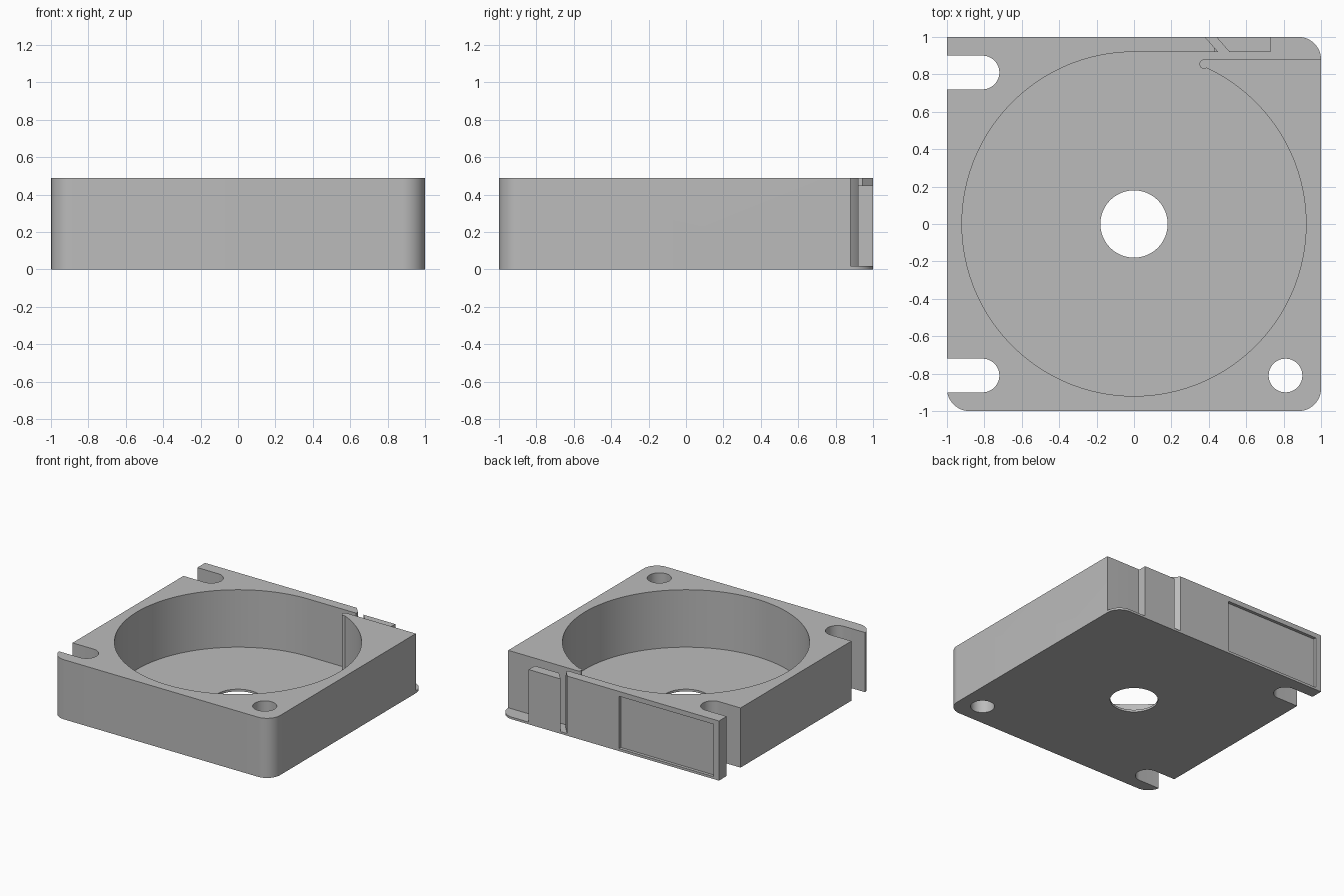
import bpy
import math

if "Cube" in bpy.data.objects:
    bpy.data.objects.remove(bpy.data.objects["Cube"], do_unlink=True)

HEIGHT, FLOOR, LIP = 0.49, 0.018, 0.45


def arc(cx, cy, r, start, end, steps):
    """Points along an arc, angles in degrees."""
    angles = [math.radians(start + (end - start) * i / steps) for i in range(steps + 1)]
    return [(cx + r * math.cos(a), cy + r * math.sin(a)) for a in angles]


def prism(name, outline, z0, z1):
    """Extrude a flat outline between two heights."""
    n = len(outline)
    verts = [(x, y, z) for z in (z0, z1) for x, y in outline]
    area = sum(outline[i - 1][0] * outline[i][1] - outline[i][0] * outline[i - 1][1] for i in range(n))
    faces = [list(range(n))[::-1], list(range(n, 2 * n))]
    faces += [[i, (i + 1) % n, n + (i + 1) % n, n + i] for i in range(n)]
    if area < 0:
        faces = [f[::-1] for f in faces]
    mesh = bpy.data.meshes.new(name)
    mesh.from_pydata(verts, [], faces)
    obj = bpy.data.objects.new(name, mesh)
    bpy.context.collection.objects.link(obj)
    return obj


def box(name, x0, x1, y0, y1, z0, z1):
    return prism(name, [(x0, y0), (x1, y0), (x1, y1), (x0, y1)], z0, z1)


# Housing block: three rounded corners, one square corner
R = 0.12
C = 1 - R
outline = (arc(-C, -C, R, 180, 270, 16) + arc(C, -C, R, 270, 360, 16)
           + arc(C, C, R, 0, 90, 16) + [(-1, 1)])
housing = prism("housing", outline, 0, HEIGHT)

# Round chamber that leads past a blunt nose into the exit channel and slit
chamber = (arc(0, 0, 0.92, 90, 425, 134)
           + arc(0.375, 0.855, 0.025, 270, 90, 12)
           + [(1.1, 0.88), (1.1, 1.1), (0.73, 1.1), (0.73, 0.92), (0.51, 0.92),
              (0.3525, 1.1), (0.2925, 1.1), (0.45, 0.92)])
cutters = [prism("chamber_cutter", chamber, FLOOR, 0.6)]

# Lowered top of the small tab, and shallow panel on the back wall
cutters.append(box("tab_cutter", 0.43, 0.8, 0.9, 1.1, LIP, 0.6))
cutters.append(box("panel_cutter", -0.95, -0.09, 0.975, 1.1, 0.02, LIP))

# Centre hole, screw hole and two open screw slots
cutters.append(prism("centre_cutter", arc(0, 0, 0.18, 0, 354, 59), -0.1, 0.2))
cutters.append(prism("screw_cutter", arc(0.81, -0.81, 0.09, 0, 352.5, 47), -0.1, 0.6))
for side in (-1, 1):
    slot = arc(-0.81, 0.81 * side, 0.09, -90, 90, 24)
    slot += [(-1.1, slot[-1][1]), (-1.1, slot[0][1])]
    cutters.append(prism("slot_cutter", slot, -0.1, 0.6))

# Carve the housing and discard the cutters
bpy.context.view_layer.objects.active = housing
housing.select_set(True)
for cutter in cutters:
    mod = housing.modifiers.new("cut", "BOOLEAN")
    mod.operation = "DIFFERENCE"
    mod.solver = "EXACT"
    mod.object = cutter
    bpy.ops.object.modifier_apply(modifier=mod.name)
    bpy.data.objects.remove(cutter, do_unlink=True)

# Single grey material
grey = bpy.data.materials.new("grey")
grey.use_nodes = True
colour = (0.5, 0.5, 0.5, 1)
grey.diffuse_color = colour
grey.node_tree.nodes["Principled BSDF"].inputs["Base Color"].default_value = colour
housing.data.materials.clear()
housing.data.materials.append(grey)

bpy.ops.object.shade_smooth_by_angle(angle=math.radians(30))
